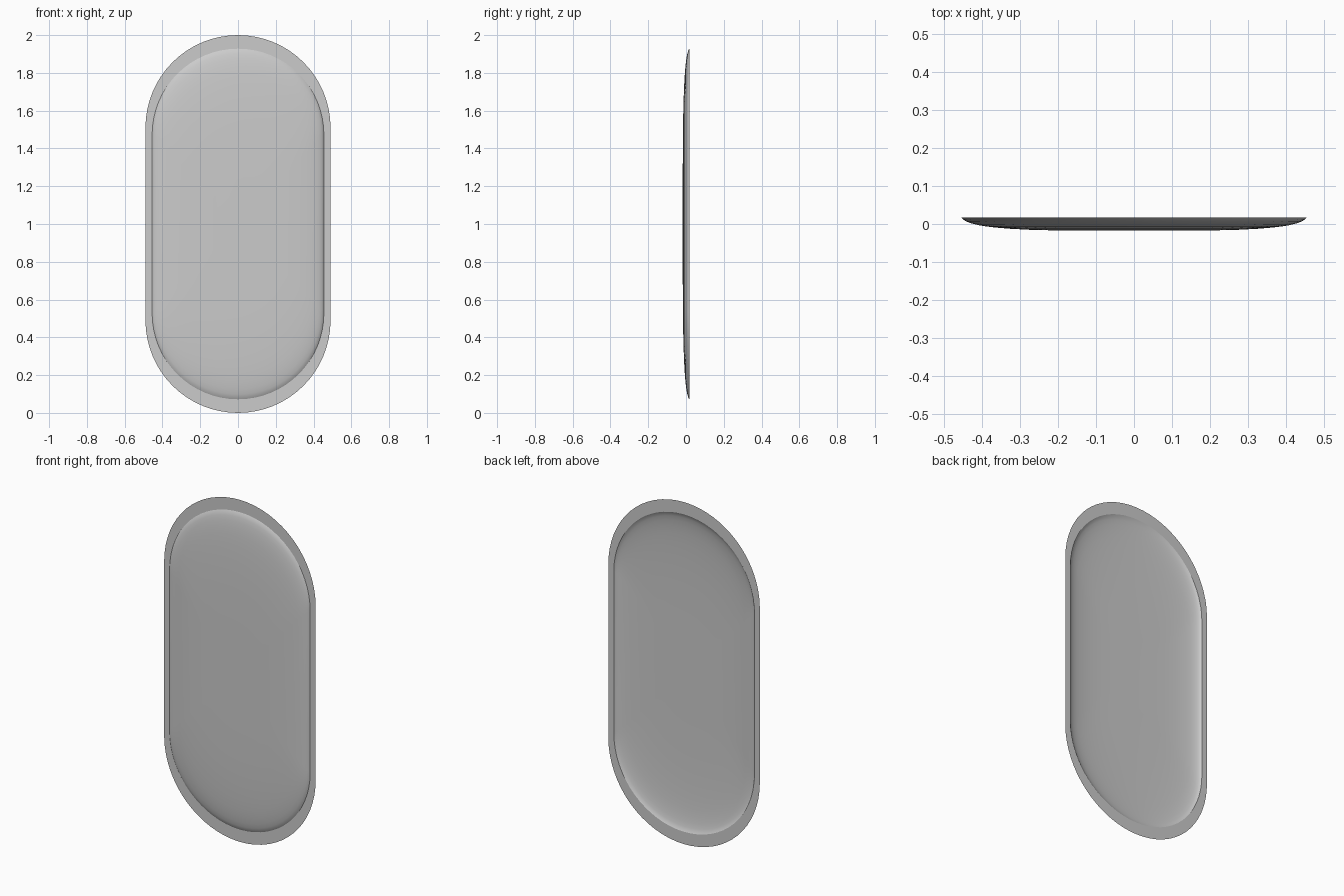
import bpy, bmesh, math

if "Cube" in bpy.data.objects:
    bpy.data.objects.remove(bpy.data.objects["Cube"])

HALF_W, HALF_H, ARC_STEPS = 0.49, 1.0, 32

# Dish profile: (outline scale, y), from the outer rim edge to the shallow floor
PROFILE = [(1.0, 0.0175), (0.928, 0.0175), (0.918, 0.0120), (0.902, 0.0070),
           (0.875, 0.0020), (0.84, -0.0025), (0.80, -0.0060), (0.74, -0.0095),
           (0.66, -0.0127), (0.56, -0.0152), (0.44, -0.0167), (0.25, -0.0175)]


def capsule_outline():
    """Upright outline with straight sides and semicircular ends."""
    pts = []
    for start, side in ((0, 1), (math.pi, -1)):
        for i in range(ARC_STEPS + 1):
            a = start + math.pi * i / ARC_STEPS
            pts.append((HALF_W * math.cos(a),
                        HALF_W * math.sin(a) + side * (HALF_H - HALF_W)))
    return pts


# Thin open-backed panel: flat rim and rounded raised front
bm = bmesh.new()
outline = capsule_outline()
rings = [[bm.verts.new((x * s, y, HALF_H + z * s)) for x, z in outline]
         for s, y in PROFILE]
n = len(outline)
for outer, inner in zip(rings, rings[1:]):
    for i in range(n):
        j = (i + 1) % n
        bm.faces.new((outer[i], inner[i], inner[j], outer[j]))
bm.faces.new(list(reversed(rings[-1])))
bm.normal_update()
# Make the front face -y
if sum(f.normal.y for f in bm.faces) > 0:
    bmesh.ops.reverse_faces(bm, faces=bm.faces[:])

mesh = bpy.data.meshes.new("mirror_panel")
bm.to_mesh(mesh)
bm.free()
panel = bpy.data.objects.new("mirror_panel", mesh)
bpy.context.collection.objects.link(panel)
bpy.context.view_layer.objects.active = panel
panel.select_set(True)
bpy.ops.object.shade_smooth_by_angle(angle=math.radians(20))
